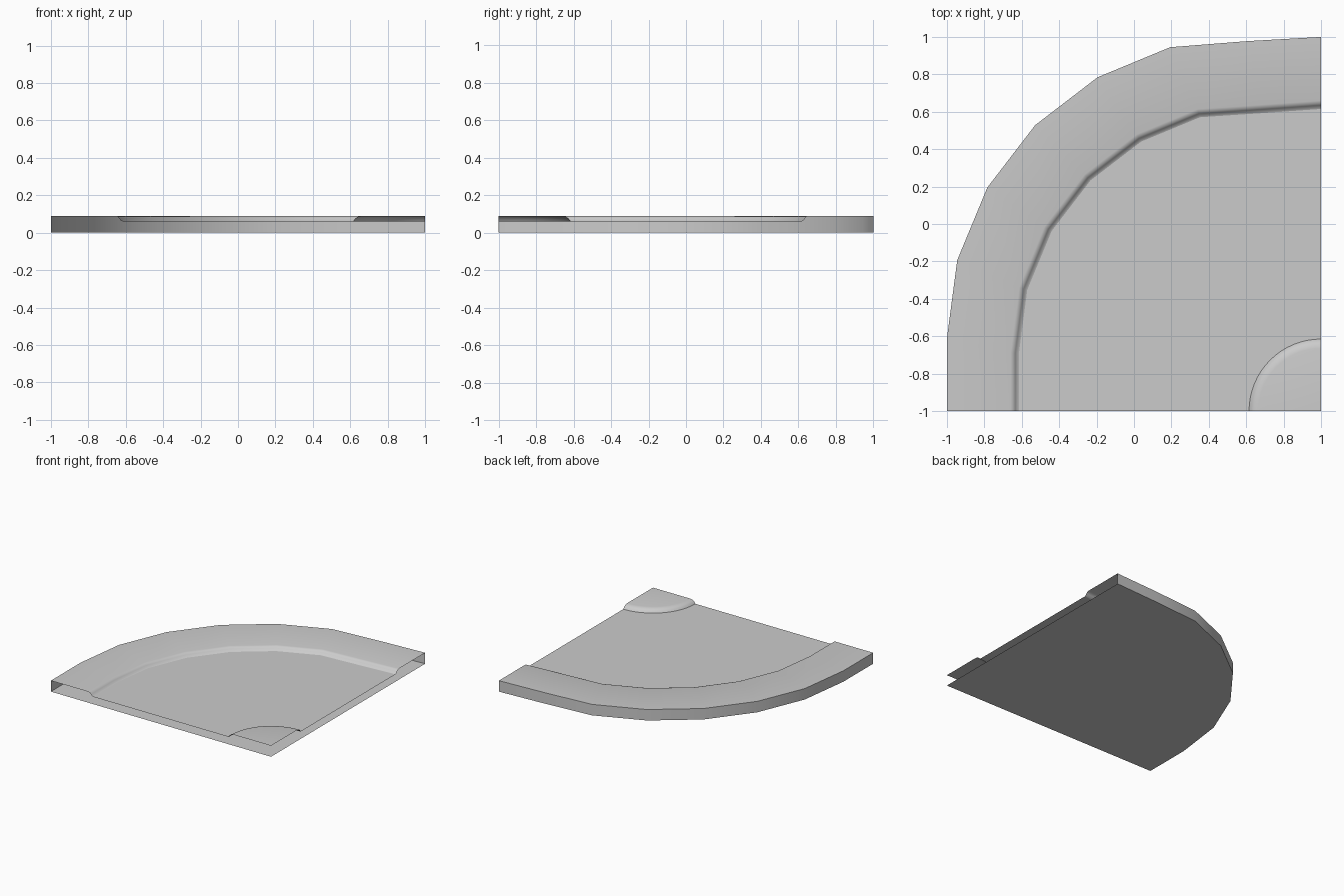
import bpy, bmesh
from math import sin, cos, pi, radians

cube = bpy.data.objects.get("Cube")
if cube:
    bpy.data.objects.remove(cube, do_unlink=True)

grey = bpy.data.materials.new("stone grey")
grey.use_nodes = True
colour = (0.6, 0.6, 0.6, 1)
grey.diffuse_color = colour
grey.node_tree.nodes["Principled BSDF"].inputs["Base Color"].default_value = colour

CORNER = (1, -1)      # centre of the bend
ROAD_Z, TOP_Z = 0.06, 0.09


def bend(reach, inset, z, steps=6):
    """Quarter bend with short straight ends, from the back end to the left end."""
    r = reach - inset
    pts = [(0, reach)]
    for i in range(steps + 1):
        a = pi / 2 * i / steps
        dip = 0.022 if i == 0 else 0
        pts.append((-inset - r * sin(a), inset + r * cos(a) - dip))
    pts.append((-reach, 0))
    return [(x + CORNER[0], y + CORNER[1], z) for x, y in pts]


def arc(r, z, steps=16):
    angles = [pi / 2 * i / steps for i in range(steps + 1)]
    return [(CORNER[0] - r * sin(a), CORNER[1] + r * cos(a), z) for a in angles]


def make(name, rings=(), sheets=()):
    """Skin neighbouring rings with quads and add flat sheets."""
    bm = bmesh.new()
    rows = [[bm.verts.new(p) for p in ring] for ring in rings]
    for a, b in zip(rows, rows[1:]):
        for i in range(len(a) - 1):
            bm.faces.new((a[i], a[i + 1], b[i + 1], b[i]))
    for sheet in sheets:
        bm.faces.new([bm.verts.new(p) for p in sheet])
    bmesh.ops.remove_doubles(bm, verts=bm.verts, dist=0.0001)
    mesh = bpy.data.meshes.new(name)
    bm.to_mesh(mesh)
    bm.free()
    mesh.materials.append(grey)
    obj = bpy.data.objects.new(name, mesh)
    bpy.context.collection.objects.link(obj)
    bpy.ops.object.select_all(action="DESELECT")
    obj.select_set(True)
    bpy.context.view_layer.objects.active = obj
    bpy.ops.object.shade_smooth_by_angle(angle=radians(50))


# Underside, open at the two straight ends
floor = bend(2, 0.39, 0) + [(*CORNER, 0)]
make("underside", sheets=[floor[::-1]])

# Outer wall, pavement and rounded kerb
outer_kerb = [(1.66, TOP_Z), (1.645, 0.086), (1.635, 0.076), (1.625, 0.064), (1.615, ROAD_Z)]
make("outer_pavement",
     [bend(2, 0.39, 0), bend(2, 0.39, TOP_Z)] + [bend(r, 0.31, z) for r, z in outer_kerb])

# Inner corner pavement with its rounded kerb
inner_kerb = [(0.385, ROAD_Z), (0.375, 0.074), (0.36, 0.085), (0.335, TOP_Z)]
make("corner_pavement", [arc(r, z) for r, z in inner_kerb],
     [arc(0.335, TOP_Z) + [(*CORNER, TOP_Z)]])

# Road surface between the kerbs
make("road", sheets=[bend(1.615, 0.31, ROAD_Z) + arc(0.385, ROAD_Z)[::-1]])
